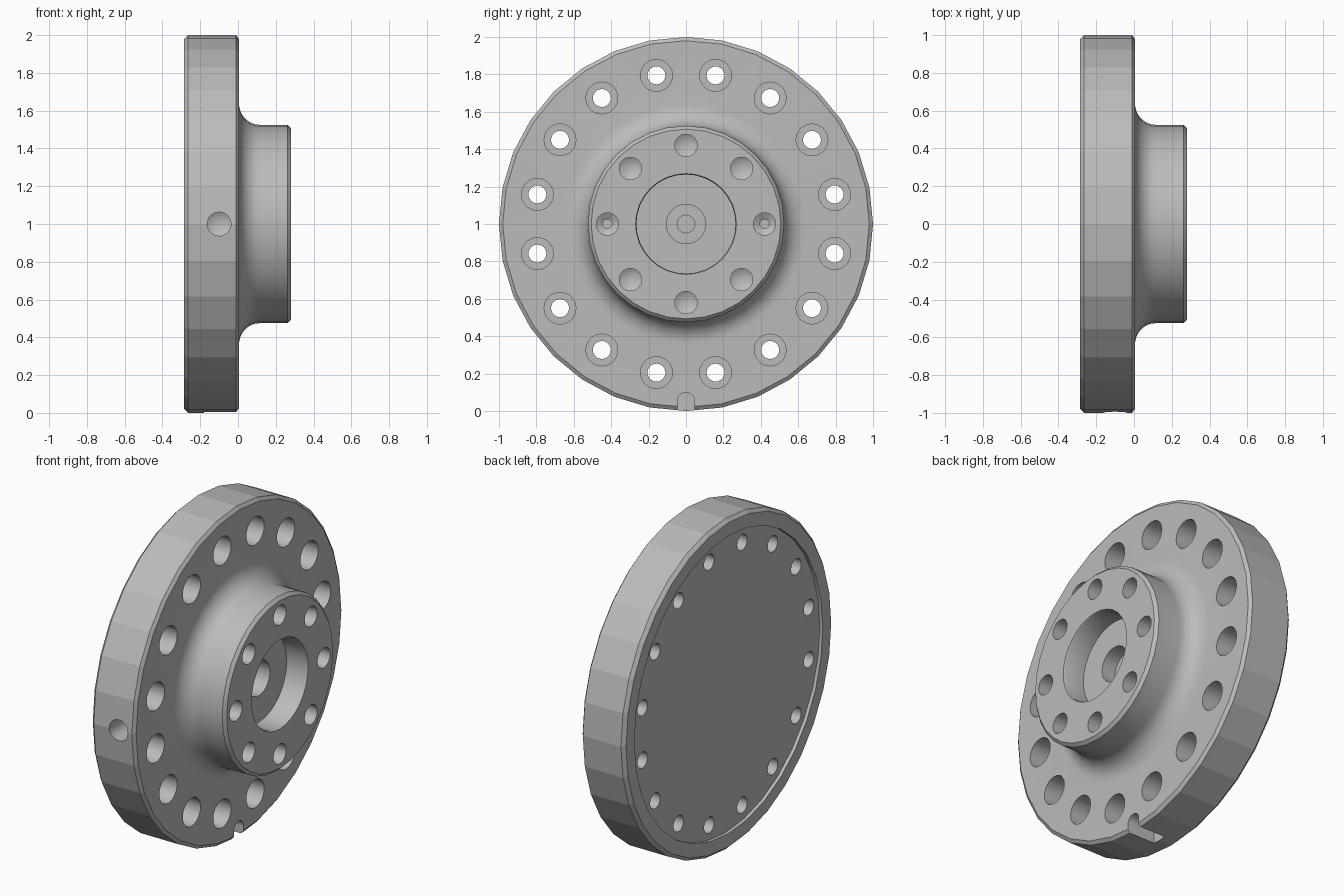
import bpy, bmesh, math
from mathutils import Matrix, Vector

if "Cube" in bpy.data.objects:
    bpy.data.objects.remove(bpy.data.objects["Cube"])

CENTRE = Matrix.Translation((0, 0, 1))


def lathe(bm, profile, matrix, sides):
    """Spin (x, radius) points about the x axis; profile starts and ends at radius 0."""
    rings = []
    for x, r in profile:
        count = 1 if r == 0 else sides
        rings.append([bm.verts.new(matrix @ Vector((x, r * math.sin(2 * math.pi * i / sides),
                                                    r * math.cos(2 * math.pi * i / sides))))
                      for i in range(count)])
    for a, b in zip(rings, rings[1:]):
        for i in range(sides):
            j = (i + 1) % sides
            if len(a) == 1:
                bm.faces.new((a[0], b[i], b[j]))
            elif len(b) == 1:
                bm.faces.new((a[i], b[0], a[j]))
            else:
                bm.faces.new((a[i], b[i], b[j], a[j]))


def finish(bm, name):
    bmesh.ops.recalc_face_normals(bm, faces=bm.faces)
    mesh = bpy.data.meshes.new(name)
    bm.to_mesh(mesh)
    bm.free()
    obj = bpy.data.objects.new(name, mesh)
    bpy.context.collection.objects.link(obj)
    return obj


def polar(radius, angle):
    return CENTRE @ Matrix.Translation((0, radius * math.cos(angle), radius * math.sin(angle)))


# Flange body: shallow back recess, chamfered rim, concave fillet, hub
fillet = [(0.115 - 0.11 * math.cos(t), 0.64 - 0.115 * math.sin(t))
          for t in [math.pi / 2 * k / 8 for k in range(9)]]
profile = [(-0.265, 0), (-0.265, 0.9), (-0.285, 0.9), (-0.285, 0.98), (-0.265, 1.0),
           (-0.01, 1.0), (0.005, 0.98)] + fillet + [(0.262, 0.525), (0.28, 0.507), (0.28, 0)]
bm = bmesh.new()
lathe(bm, profile, CENTRE, 32)
body = finish(bm, "flange_body")

# All cutters live in one mesh as separate closed pieces
bm = bmesh.new()

# Sixteen counterbored through holes
for k in range(16):
    lathe(bm, [(-0.4, 0), (-0.4, 0.048), (-0.16, 0.048), (-0.16, 0.085), (0.1, 0.085), (0.1, 0)],
          polar(0.81, math.radians(11.25 + 22.5 * k)), 24)

# Eight blind hub holes: drilled tips, the two level ones with a small pilot hole
for k in range(8):
    if k % 4 == 0:
        hole = [(0.04, 0), (0.04, 0.025), (0.1, 0.025), (0.12, 0.06), (0.4, 0.06), (0.4, 0)]
    else:
        hole = [(0.085, 0), (0.12, 0.06), (0.4, 0.06), (0.4, 0)]
    lathe(bm, hole, polar(0.42, math.radians(45 * k)), 20)

# Stepped centre bore
lathe(bm, [(-0.12, 0), (-0.12, 0.047), (0.05, 0.047), (0.05, 0.105), (0.14, 0.105),
           (0.14, 0.265), (0.27, 0.265), (0.285, 0.272), (0.4, 0.272), (0.4, 0)], CENTRE, 32)

# Blind radial hole in the front of the rim
lathe(bm, [(0.78, 0), (0.815, 0.063), (1.2, 0.063), (1.2, 0)],
      Matrix.Translation((-0.1, 0, 1)) @ Matrix.Rotation(-math.pi / 2, 4, 'Z'), 24)

# Round-topped locating notch at the bottom of the rim
outline = [(0.045, -0.1)] + [(0.045 * math.cos(math.pi * k / 10), 0.055 + 0.045 * math.sin(math.pi * k / 10))
                             for k in range(11)] + [(-0.045, -0.1)]
back = [bm.verts.new((-0.18, y, z)) for y, z in outline]
front = [bm.verts.new((0.1, y, z)) for y, z in outline]
bm.faces.new(back)
bm.faces.new(front)
for i in range(len(outline)):
    j = (i + 1) % len(outline)
    bm.faces.new((back[i], back[j], front[j], front[i]))

cutter = finish(bm, "hole_cutter")
cutter.hide_render = True

# Cut the holes and remove the helper
mod = body.modifiers.new("holes", 'BOOLEAN')
mod.operation = 'DIFFERENCE'
mod.solver = 'EXACT'
mod.object = cutter
bpy.context.view_layer.objects.active = body
body.select_set(True)
cutter.select_set(False)
bpy.ops.object.modifier_apply(modifier=mod.name)
bpy.data.objects.remove(cutter, do_unlink=True)

# Smooth hub and bores, faceted outer rim
bpy.ops.object.shade_smooth_by_angle(angle=math.radians(30))
for face in body.data.polygons:
    c = face.center
    if math.hypot(c.y, c.z - 1) > 0.97:
        face.use_smooth = False

# Plain grey metal
grey = bpy.data.materials.new("grey_metal")
grey.diffuse_color = (0.5, 0.5, 0.5, 1)
grey.use_nodes = True
grey.node_tree.nodes["Principled BSDF"].inputs["Base Color"].default_value = grey.diffuse_color
body.data.materials.clear()
body.data.materials.append(grey)
